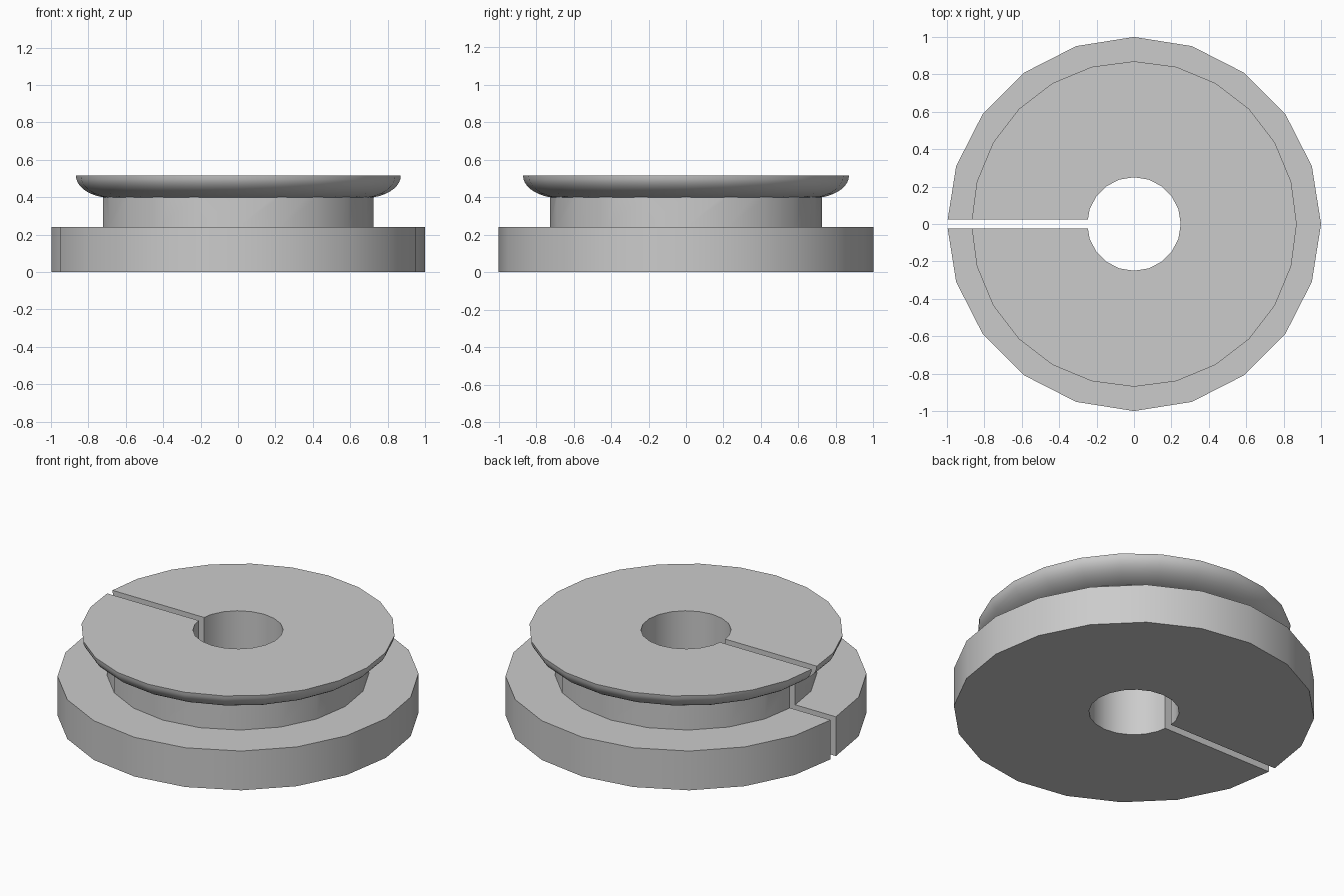
import bpy, math
from mathutils import Matrix
import bmesh

cube = bpy.data.objects.get("Cube")
if cube:
    bpy.data.objects.remove(cube, do_unlink=True)

grey = bpy.data.materials.new("plain_grey")
grey.use_nodes = True
colour = (0.6, 0.6, 0.6, 1)
grey.diffuse_color = colour
grey.node_tree.nodes["Principled BSDF"].inputs["Base Color"].default_value = colour


def add_object(name, bm):
    bmesh.ops.recalc_face_normals(bm, faces=bm.faces[:])
    mesh = bpy.data.meshes.new(name)
    bm.to_mesh(mesh)
    bm.free()
    mesh.materials.append(grey)
    obj = bpy.data.objects.new(name, mesh)
    bpy.context.collection.objects.link(obj)
    return obj


def turned(name, profile, sides):
    """Closed solid of revolution from (radius, height) points, bottom to top."""
    bm = bmesh.new()
    rings = []
    for r, z in profile:
        angles = [math.tau * i / sides for i in range(sides)]
        rings.append([bm.verts.new((r * math.cos(a), r * math.sin(a), z)) for a in angles])
    for low, high in zip(rings, rings[1:]):
        for i in range(sides):
            j = (i + 1) % sides
            bm.faces.new((low[i], low[j], high[j], high[i]))
    bm.faces.new(rings[0][::-1])
    bm.faces.new(rings[-1])
    return add_object(name, bm)


def combine(target, tool, operation):
    mod = target.modifiers.new(operation.lower(), "BOOLEAN")
    mod.operation = operation
    mod.solver = "EXACT"
    mod.object = tool
    bpy.context.view_layer.objects.active = target
    bpy.ops.object.modifier_apply(modifier=mod.name)
    bpy.data.objects.remove(tool, do_unlink=True)


# Wide base flange, narrower neck and rounded upper lip
reel = turned("slotted_reel", [(1, 0), (1, 0.24)], 20)
neck = turned("neck", [(0.725, 0.1), (0.725, 0.45)], 20)
arc = [math.pi / 2 * i / 10 for i in range(11)]
lip = turned("upper_lip", [(0.67 + 0.2 * math.sin(a), 0.515 - 0.12 * math.cos(a)) for a in arc], 24)
combine(reel, neck, "UNION")
combine(reel, lip, "UNION")

# Central bore
bore = turned("bore_cutter", [(0.25, -0.2), (0.25, 0.8)], 20)
combine(reel, bore, "DIFFERENCE")

# Narrow slot from the bore out through one side
bm = bmesh.new()
bmesh.ops.create_cube(bm, size=1, matrix=Matrix.Translation((-0.7, 0, 0.3)) @ Matrix.Diagonal((1.1, 0.05, 1, 1)))
combine(reel, add_object("slot_cutter", bm), "DIFFERENCE")

# Smooth curved walls with crisp rims
bpy.ops.object.select_all(action="DESELECT")
reel.select_set(True)
bpy.context.view_layer.objects.active = reel
bpy.ops.object.shade_smooth_by_angle(angle=math.radians(30))
